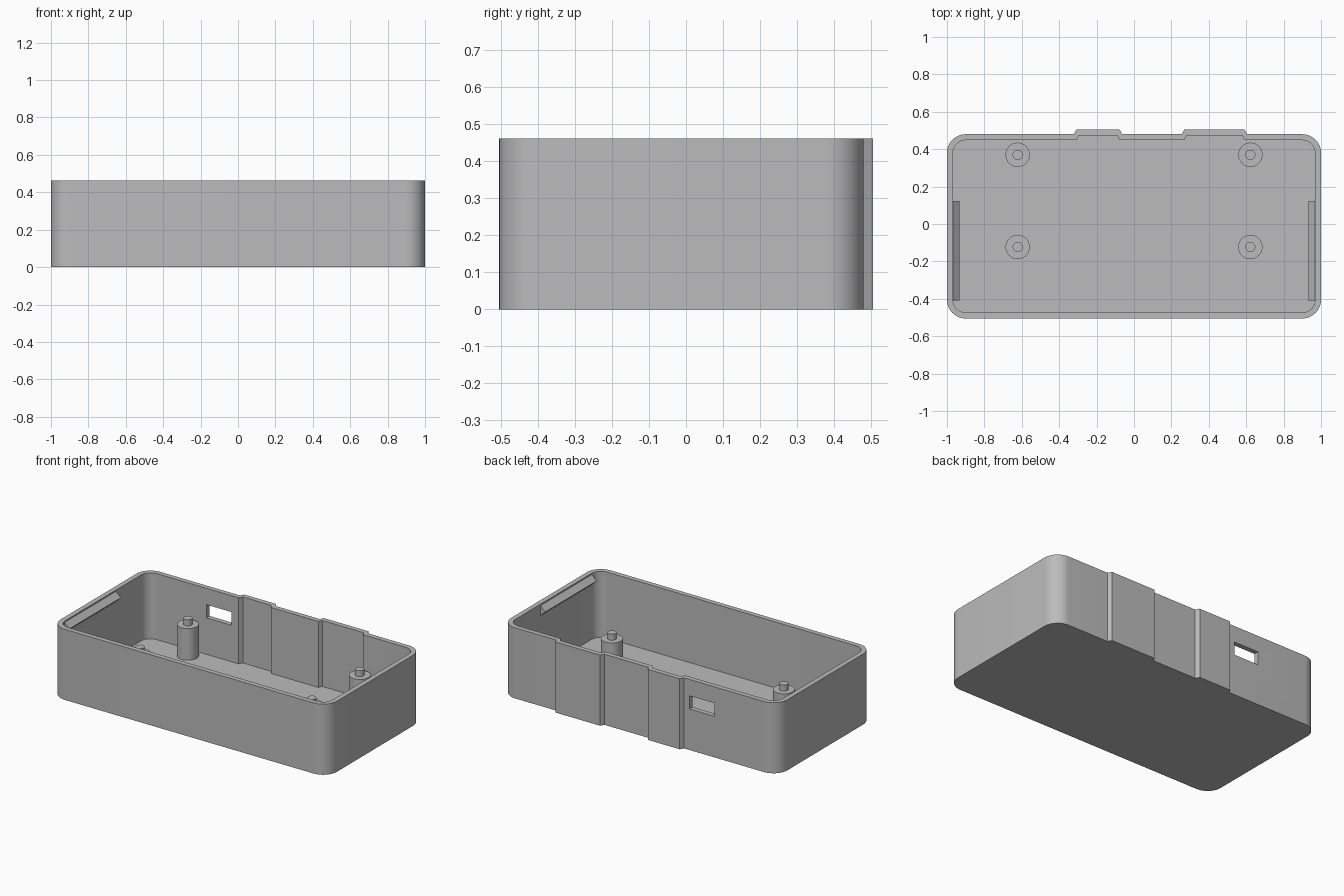
import bpy, bmesh, math

cube = bpy.data.objects.get("Cube")
if cube:
    bpy.data.objects.remove(cube, do_unlink=True)

HEIGHT, FLOOR, WALL = 0.462, 0.03, 0.032
FRONT, BACK = -0.505, 0.48
BUMP_DEPTH, BUMP_SLANT = 0.025, 0.014
BUMPS = [(0.605, 0.255), (-0.063, -0.322)]   # x spans of the back bulges

grey = bpy.data.materials.new("Plain grey plastic")
grey.use_nodes = True
grey.diffuse_color = (0.5, 0.5, 0.5, 1)
grey.node_tree.nodes["Principled BSDF"].inputs["Base Color"].default_value = (0.5, 0.5, 0.5, 1)


def make_object(name, bm, smooth=True):
    bmesh.ops.recalc_face_normals(bm, faces=bm.faces)
    mesh = bpy.data.meshes.new(name)
    bm.to_mesh(mesh)
    bm.free()
    mesh.materials.append(grey)
    obj = bpy.data.objects.new(name, mesh)
    bpy.context.collection.objects.link(obj)
    if smooth:
        bpy.ops.object.select_all(action="DESELECT")
        obj.select_set(True)
        bpy.context.view_layer.objects.active = obj
        bpy.ops.object.shade_smooth_by_angle(angle=math.radians(30))
    return obj


def outline(inset, radius, steps=12):
    """Rounded rectangle with bulges along the back, counter-clockwise."""
    x, y0, y1 = 1 - inset, FRONT + inset, BACK - inset
    points = []

    def corner(cx, cy, start):
        for i in range(steps + 1):
            a = math.radians(start + 90 * i / steps)
            points.append((cx + radius * math.cos(a), cy + radius * math.sin(a)))

    corner(x - radius, y0 + radius, -90)
    corner(x - radius, y1 - radius, 0)
    trim = inset * 0.4
    for right, left in BUMPS:
        right, left = right - trim, left + trim
        points.extend([(right, y1), (right - BUMP_SLANT, y1 + BUMP_DEPTH),
                       (left + BUMP_SLANT, y1 + BUMP_DEPTH), (left, y1)])
    corner(-x + radius, y1 - radius, 90)
    corner(-x + radius, y0 + radius, 180)
    return points


# Tray: outer wall, rim, inner wall and floor bridged from two outlines
bm = bmesh.new()
outer, inner = outline(0, 0.1), outline(WALL, 0.068)
loops = [[bm.verts.new((x, y, z)) for x, y in pts]
         for pts, z in ((outer, 0), (outer, HEIGHT), (inner, HEIGHT), (inner, FLOOR))]
for low, high in zip(loops, loops[1:]):
    for i in range(len(low)):
        j = (i + 1) % len(low)
        bm.faces.new((low[i], low[j], high[j], high[i]))
bm.faces.new(loops[0])
bm.faces.new(loops[-1])
tray = make_object("tray", bm, smooth=False)

# Port opening through the back wall
bm = bmesh.new()
bmesh.ops.create_cube(bm, size=1)
bmesh.ops.scale(bm, vec=(0.18, 0.16, 0.086), verts=bm.verts)
bmesh.ops.translate(bm, vec=(-0.452, BACK - 0.02, 0.312), verts=bm.verts)
cutter = make_object("port_cutter", bm, smooth=False)
cutter.hide_render = True
cut = tray.modifiers.new("port_opening", "BOOLEAN")
cut.operation, cut.solver, cut.object = "DIFFERENCE", "EXACT", cutter
bpy.ops.object.select_all(action="DESELECT")
tray.select_set(True)
bpy.context.view_layer.objects.active = tray
bpy.ops.object.modifier_apply(modifier=cut.name)
bpy.data.objects.remove(cutter, do_unlink=True)
bpy.ops.object.shade_smooth_by_angle(angle=math.radians(30))


# Stepped standoff posts with locating pins
def standoff(name, x, y):
    profile = [(0.065, FLOOR), (0.065, 0.237), (0.027, 0.237), (0.027, 0.277)]
    count = 32
    bm = bmesh.new()
    rings = [[bm.verts.new((x + r * math.cos(2 * math.pi * i / count),
                            y + r * math.sin(2 * math.pi * i / count), z))
              for i in range(count)] for r, z in profile]
    for low, high in zip(rings, rings[1:]):
        for i in range(count):
            j = (i + 1) % count
            bm.faces.new((low[i], low[j], high[j], high[i]))
    bm.faces.new(rings[-1])
    bm.faces.new(rings[0])
    make_object(name, bm)


for side, sx in (("left", 1), ("right", -1)):
    standoff(f"back_{side}_standoff", sx * 0.622, 0.37)
    standoff(f"front_{side}_standoff", sx * 0.622, -0.123)

    # Triangular snap ridge on the inside of the short wall
    bm = bmesh.new()
    section = [(1 - WALL, 0.453), (0.933, 0.42), (1 - WALL, 0.387)]
    ends = [[bm.verts.new((sx * x, y, z)) for x, z in section] for y in (-0.41, 0.122)]
    for i in range(3):
        j = (i + 1) % 3
        bm.faces.new((ends[0][i], ends[0][j], ends[1][j], ends[1][i]))
    for end in ends:
        bm.faces.new(end)
    make_object(f"{side}_snap_ridge", bm, smooth=False)
